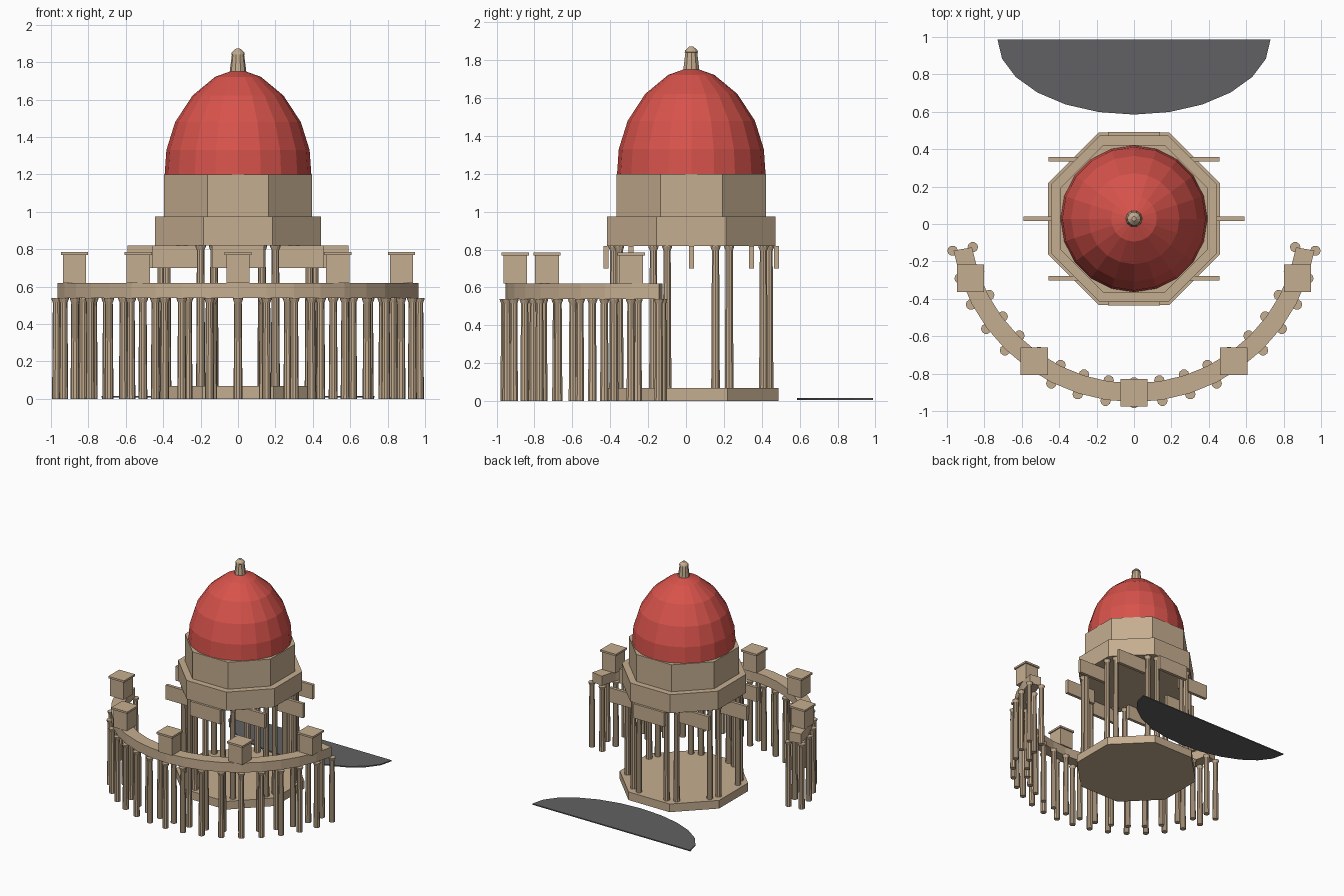
import bpy, bmesh
from math import sin, cos, pi, radians

cube = bpy.data.objects.get("Cube")
if cube:
    bpy.data.objects.remove(cube, do_unlink=True)

CY = 0.028          # centre of the rotunda and of the colonnade arc
ARC_R = 0.93        # middle radius of the colonnade
ARC_START, ARC_END = radians(190), radians(350)


def material(name, rgb):
    m = bpy.data.materials.new(name)
    m.use_nodes = True
    m.diffuse_color = (*rgb, 1)
    m.node_tree.nodes["Principled BSDF"].inputs["Base Color"].default_value = (*rgb, 1)
    return m


STONE = material("tan stone", (0.56, 0.42, 0.28))
RED = material("red dome", (0.68, 0.085, 0.07))
GREY = material("dark grey water", (0.12, 0.12, 0.125))


def finish(name, bm, mat):
    bmesh.ops.recalc_face_normals(bm, faces=bm.faces)
    me = bpy.data.meshes.new(name)
    bm.to_mesh(me)
    bm.free()
    me.materials.append(mat)
    ob = bpy.data.objects.new(name, me)
    bpy.context.collection.objects.link(ob)
    return ob


def lathe(bm, profile, sides, x=0, y=CY, turn=0):
    """Closed solid of revolution from (radius, z) pairs."""
    rings = []
    for r, z in profile:
        angles = [2 * pi * i / sides + turn for i in range(sides)]
        rings.append([bm.verts.new((x + r * cos(a), y + r * sin(a), z)) for a in angles])
    for low, high in zip(rings, rings[1:]):
        for i in range(sides):
            j = (i + 1) % sides
            bm.faces.new((low[i], low[j], high[j], high[i]))
    bm.faces.new(rings[0][::-1])
    bm.faces.new(rings[-1])


def box(bm, centre, size):
    verts = bmesh.ops.create_cube(bm, size=1)["verts"]
    bmesh.ops.scale(bm, vec=size, verts=verts)
    bmesh.ops.translate(bm, vec=centre, verts=verts)


def octagon(name, apothem, z0, z1):
    bm = bmesh.new()
    r = apothem / cos(pi / 8)
    lathe(bm, [(r, z0), (r, z1)], 8, turn=pi / 8)
    finish(name, bm, STONE)


def column(bm, radius, angle, z0, z1):
    profile = [(0.024, z0), (0.020, z1 - 0.025), (0.028, z1 - 0.006), (0.028, z1)]
    lathe(bm, profile, 10, radius * cos(angle), CY + radius * sin(angle))


# Rotunda tiers
octagon("rotunda_base", 0.46, 0, 0.068)
octagon("rotunda_entablature", 0.445, 0.82, 0.975)
octagon("rotunda_drum", 0.395, 0.975, 1.2)

# Paired columns at each corner of the rotunda
bm = bmesh.new()
for k in range(8):
    for side in (-1, 1):
        column(bm, 0.43, pi / 8 + k * pi / 4 + side * radians(5.2), 0.068, 0.82)
finish("rotunda_columns", bm, STONE)

# Frieze panels below the entablature, all parallel to the front
bm = bmesh.new()
for k in range(8):
    a = k * pi / 4
    box(bm, (0.45 * cos(a), CY + 0.45 * sin(a), 0.76), (0.28, 0.026, 0.12))
finish("frieze_panels", bm, STONE)

# Dome and lantern
bm = bmesh.new()
lathe(bm, [(0.392, 1.2), (0.383, 1.33), (0.336, 1.48), (0.243, 1.622),
           (0.122, 1.722), (0.03, 1.755)], 20)
finish("dome", bm, RED)
bm = bmesh.new()
lathe(bm, [(0.045, 1.745), (0.033, 1.84), (0.037, 1.842), (0.034, 1.852), (0.012, 1.872)], 10)
finish("lantern", bm, STONE)

# Curved colonnade: two rows of columns
COUNT = 19
bm = bmesh.new()
for i in range(COUNT):
    a = ARC_START + (ARC_END - ARC_START) * i / (COUNT - 1)
    for offset in (-0.055, 0.055):
        column(bm, ARC_R + offset, a, 0, 0.54)
finish("colonnade_columns", bm, STONE)

# Curved colonnade: entablature band swept along the arc
bm = bmesh.new()
sections = []
for i in range(COUNT):
    a = ARC_START + (ARC_END - ARC_START) * i / (COUNT - 1)
    corners = [(0.88, 0.54), (0.98, 0.54), (0.98, 0.62), (0.88, 0.62)]
    sections.append([bm.verts.new((r * cos(a), CY + r * sin(a), z)) for r, z in corners])
for s, t in zip(sections, sections[1:]):
    for k in range(4):
        n = (k + 1) % 4
        bm.faces.new((s[k], s[n], t[n], t[k]))
bm.faces.new(sections[0])
bm.faces.new(sections[-1])
finish("colonnade_entablature", bm, STONE)

# Planter boxes with lids on the colonnade
bm = bmesh.new()
for k in range(5):
    a = radians(200 + 35 * k)
    x, y = ARC_R * cos(a), CY + ARC_R * sin(a)
    box(bm, (x, y, 0.695), (0.125, 0.125, 0.15))
    box(bm, (x, y, 0.777), (0.145, 0.145, 0.016))
finish("planter_boxes", bm, STONE)

# Lagoon: thin half ellipse behind the rotunda
bm = bmesh.new()
rim = [bm.verts.new((0.73 * cos(pi + pi * i / 12), 0.987 + 0.402 * sin(pi + pi * i / 12), 0.007))
       for i in range(13)]
face = bm.faces.new(rim)
top = bmesh.ops.extrude_face_region(bm, geom=[face])["geom"]
bmesh.ops.translate(bm, vec=(0, 0, 0.009),
                    verts=[v for v in top if isinstance(v, bmesh.types.BMVert)])
finish("lagoon", bm, GREY)
